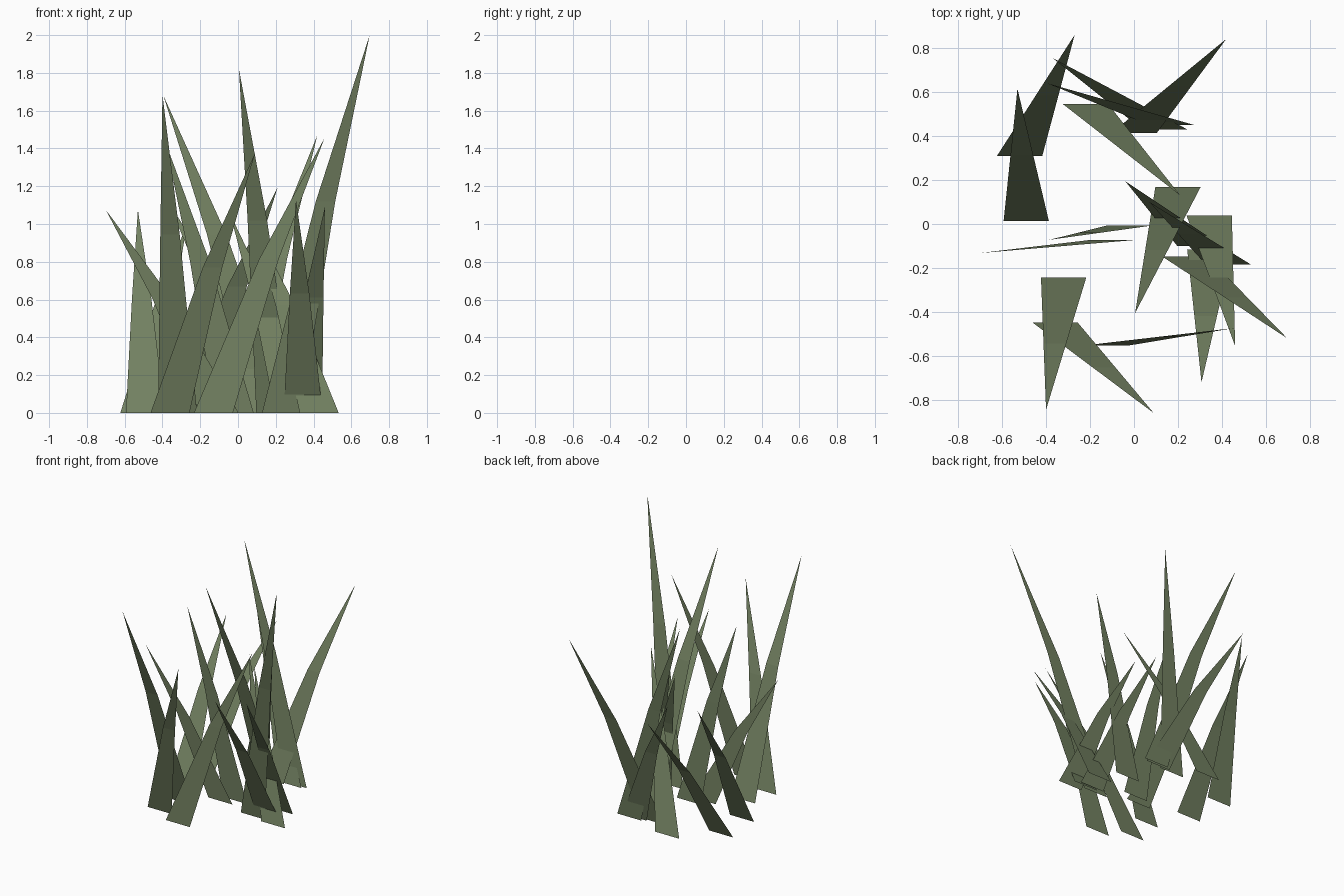
import bpy

# Grass material
grass = bpy.data.materials.new("grass_green")
grass.diffuse_color = (0.17, 0.22, 0.12, 1)

HALF = 0.103      # half width at the root
FOLD = 0.56       # height fraction of the bend

# Each blade: root (x, y), tip (x, y, z)
BLADES = [
    ((-0.52, 0.31), (-0.27, 0.86, 1.0)),
    ((-0.49, 0.013), (-0.53, 0.615, 1.075)),
    ((0.0, 0.413), (0.42, 0.842, 1.47)),
    ((0.14, 0.43), (-0.37, 0.755, 1.12)),
    ((0.172, 0.45), (-0.395, 0.64, 1.68)),
    ((-0.22, 0.545), (0.21, 0.13, 1.195)),
    ((0.20, 0.168), (0.005, -0.405, 1.82)),
    ((0.342, 0.038), (0.46, -0.555, 1.09)),
    ((0.30, -0.10), (-0.04, 0.195, 1.05)),
    ((0.43, -0.185), (0.07, 0.10, 1.02)),
    ((0.23, -0.147), (0.697, -0.52, 2.0)),
    ((0.345, -0.117), (0.307, -0.72, 1.13)),
    ((-0.32, -0.243), (-0.40, -0.845, 1.685)),
    ((-0.36, -0.447), (0.09, -0.86, 1.375)),
    ((-0.13, -0.553), (0.458, -0.473, 1.455)),
    ((-0.10, -0.073), (-0.70, -0.132, 1.075)),
    ((-0.02, -0.007), (-0.385, -0.072, 1.435)),
]


def blade(name, root, tip):
    """Flat tapering leaf: a quad from root to bend, then a triangle to the tip."""
    x, y = root
    mx, my, mz = (x + tip[0]) / 2, (y + tip[1]) / 2, tip[2] * FOLD
    verts = [(x - HALF, y, 0), (x + HALF, y, 0),
             (mx + HALF / 2, my, mz), (mx - HALF / 2, my, mz), tip]
    mesh = bpy.data.meshes.new(name)
    mesh.from_pydata(verts, [], [(0, 1, 2, 3), (3, 2, 4)])
    mesh.materials.append(grass)
    bpy.context.collection.objects.link(bpy.data.objects.new(name, mesh))


# Tuft of blades
for i, (root, tip) in enumerate(BLADES, 1):
    blade(f"grass_blade_{i:02d}", root, tip)
